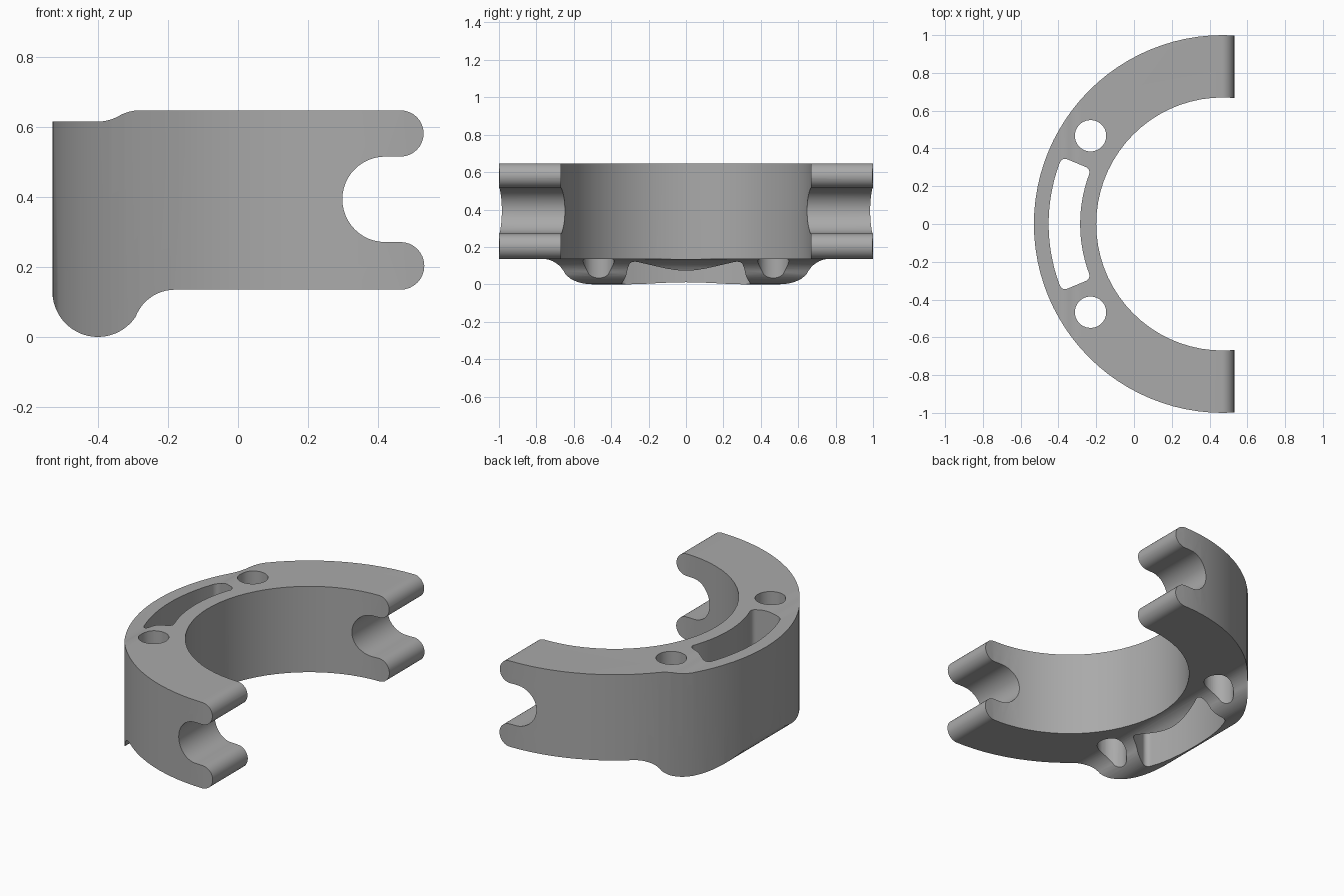
import bpy, bmesh
from math import sin, cos, radians

cube = bpy.data.objects.get("Cube")
if cube:
    bpy.data.objects.remove(cube, do_unlink=True)

CX = 0.47            # axis of the clamp ring
OUTER, INNER = 1.0, 0.67


def arc(cx, cy, r, start, end, n=16):
    """Points on an arc, angles in degrees."""
    steps = [radians(start + (end - start) * i / n) for i in range(n + 1)]
    return [(cx + r * cos(a), cy + r * sin(a)) for a in steps]


def prism(name, points, to_low, to_high, bevel=0):
    """Prism between two placements of a 2D outline, with optional rounded corners."""
    bm = bmesh.new()
    low = [bm.verts.new(to_low(*p)) for p in points]
    high = [bm.verts.new(to_high(*p)) for p in points]
    n = len(points)
    bm.faces.new(low)
    bm.faces.new(high)
    for i in range(n):
        j = (i + 1) % n
        bm.faces.new((low[i], low[j], high[j], high[i]))
    if bevel:
        bm.edges.ensure_lookup_table()
        bm.normal_update()
        bmesh.ops.recalc_face_normals(bm, faces=bm.faces)
        corners = [e for e in bm.edges if len(e.link_faces[0].verts) == 4
                   and len(e.link_faces[1].verts) == 4 and e.calc_face_angle(0) > 1]
        bmesh.ops.bevel(bm, geom=corners, offset=bevel, segments=6,
                        profile=0.5, affect='EDGES')
    bmesh.ops.recalc_face_normals(bm, faces=bm.faces)
    mesh = bpy.data.meshes.new(name)
    bm.to_mesh(mesh)
    bm.free()
    obj = bpy.data.objects.new(name, mesh)
    bpy.context.collection.objects.link(obj)
    return obj


def upright(name, points, bevel=0):
    """Vertical cutter from a plan outline."""
    obj = prism(name, points, lambda x, y: (x, y, -0.5),
                lambda x, y: (x, y, 1.2), bevel)
    obj.hide_render = True
    return obj


def disc(x, y, r, n):
    return arc(x, y, r, 0, 360, n)[:-1]


# Side profile: stepped top, two rounded jaws around a pin notch, lower boss
profile = (
    [(-0.6, 0.615)]
    + arc(-0.4, 0.7355, 0.1205, -90, -60.1, 8)
    + arc(-0.28, 0.5265, 0.1205, 119.9, 90, 8)[1:]
    + arc(0.464, 0.581, 0.066, 90, -90)
    + arc(0.42, 0.393, 0.122, 90, 270, 24)
    + arc(0.464, 0.203, 0.068, 90, -90)
    + arc(-0.18, 0.015, 0.12, 90, 152.4, 10)
    + arc(-0.4, 0.13, 0.13, -27.6, -180, 20)[1:]
    + [(-0.53, 0.16), (-0.6, 0.16)]
)
clamp = prism("half_ring_clamp", profile, lambda x, z: (x, -1.2, z),
              lambda x, z: (x, 1.2, z))

# Ring walls, bolt holes and curved slot
cutters = [(upright("outer_wall", disc(CX, 0, OUTER, 96)), 'INTERSECT'),
           (upright("inner_bore", disc(CX, 0, INNER, 72)), 'DIFFERENCE')]
for side in (-1, 1):
    hole = upright("bolt_hole", disc(-0.23, side * 0.467, 0.083, 40))
    cutters.append((hole, 'DIFFERENCE'))
slot = arc(CX, 0, 0.922, 157.4, 202.6, 18) + arc(CX, 0, 0.755, 202.6, 157.4, 18)
cutters.append((upright("curved_slot", slot, 0.03), 'DIFFERENCE'))

for cutter, operation in cutters:
    mod = clamp.modifiers.new(cutter.name, 'BOOLEAN')
    mod.object = cutter
    mod.operation = operation
    mod.solver = 'EXACT'

# Bake the cuts and drop the cutters
bpy.context.view_layer.update()
baked = bpy.data.meshes.new_from_object(
    clamp.evaluated_get(bpy.context.evaluated_depsgraph_get()))
clamp.modifiers.clear()
clamp.data = baked
for cutter, _ in cutters:
    bpy.data.objects.remove(cutter, do_unlink=True)

# Plain grey finish
grey = bpy.data.materials.new("plain_grey")
grey.use_nodes = True
grey.diffuse_color = (0.4, 0.4, 0.4, 1)
grey.node_tree.nodes["Principled BSDF"].inputs["Base Color"].default_value = (0.4, 0.4, 0.4, 1)
clamp.data.materials.clear()
clamp.data.materials.append(grey)
for poly in clamp.data.polygons:
    poly.material_index = 0

bpy.ops.object.select_all(action='DESELECT')
clamp.select_set(True)
bpy.context.view_layer.objects.active = clamp
bpy.ops.object.shade_smooth_by_angle(angle=radians(25))
